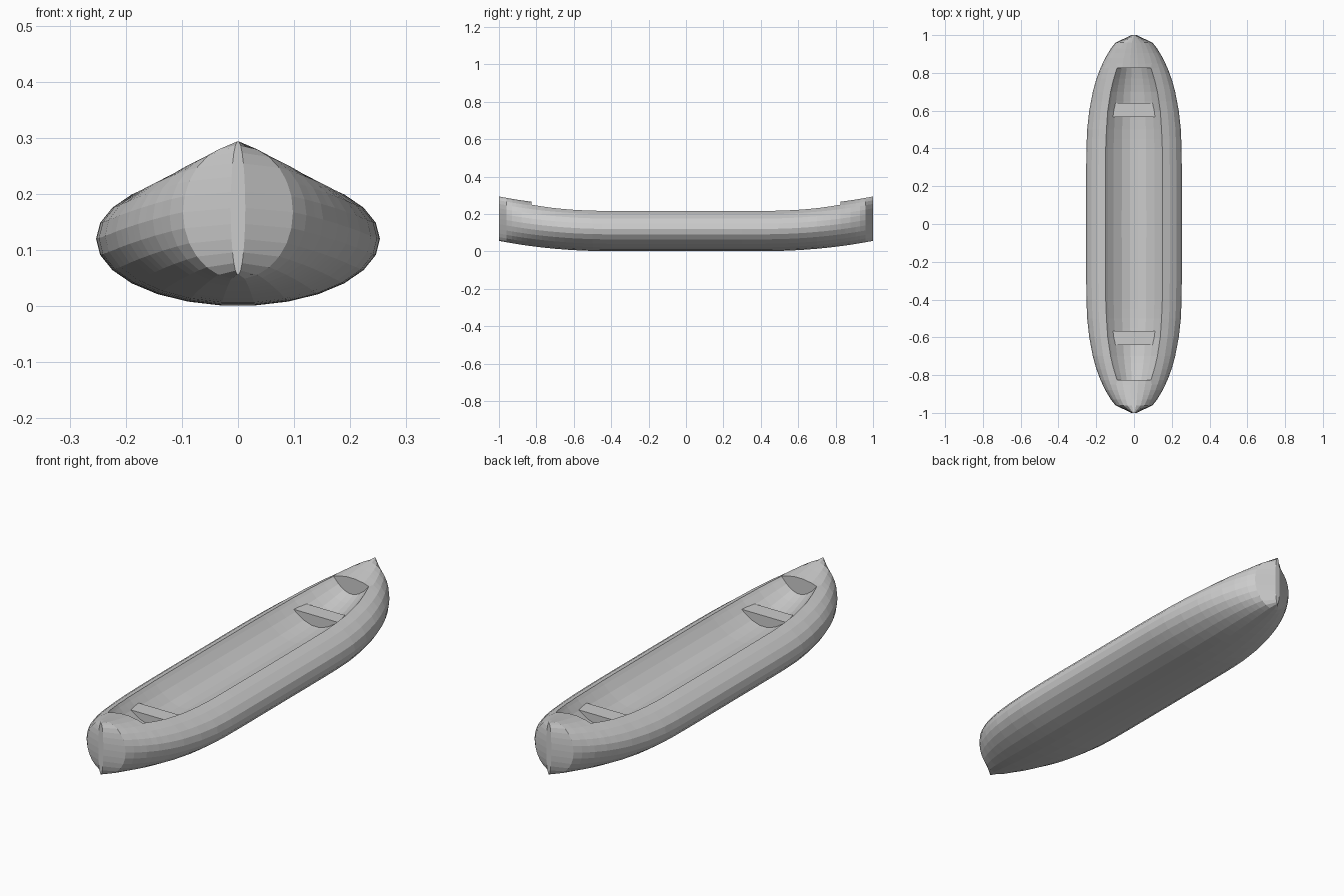
import bpy, bmesh, math

if "Cube" in bpy.data.objects:
    bpy.data.objects.remove(bpy.data.objects["Cube"])

SIDES = 26          # facets around the hull
DECK = 0.825        # where the open cockpit meets the end decks

grey = bpy.data.materials.new("light grey")
grey.diffuse_color = (0.6, 0.6, 0.6, 1)
grey.use_nodes = True
grey.node_tree.nodes["Principled BSDF"].inputs["Base Color"].default_value = grey.diffuse_color


def interp(table, v):
    for (a, fa), (b, fb) in zip(table, table[1:]):
        if v <= b:
            return fa + (fb - fa) * (v - a) / (b - a)
    return table[-1][1]


HALF_WIDTH = [(0, .253), (.3, .253), (.4, .252), (.5, .248), (.6, .237), (.7, .218), (.76, .202),
              (.825, .178), (.88, .152), (.93, .122), (.96, .098), (1, .013)]
RIM = [(0, .151), (.4, .15), (.5, .146), (.6, .139), (.7, .124), (.76, .11), (.825, .09)]


def rise(y):
    return 0.055 * max(0, (abs(y) - .4) / .6) ** 2.1


def make_object(name, bm):
    bmesh.ops.recalc_face_normals(bm, faces=bm.faces)
    mesh = bpy.data.meshes.new(name)
    bm.to_mesh(mesh)
    bm.free()
    mesh.materials.append(grey)
    ob = bpy.data.objects.new(name, mesh)
    bpy.context.collection.objects.link(ob)


# hull: elliptical rings lofted from end to end, open on top between the decks
half = [.15, .3, .4, .45, .5, .55, .6, .65, .7, .735, .77, .8, DECK, .85, .88, .905, .93, .96, 1]
stations = [-y for y in reversed(half)] + [0] + half
bm = bmesh.new()
FIRST, LAST = SIDES // 2 - 3, SIDES // 2 + 2     # rim positions on the ring
rings, inners = [], {}
for k, y in enumerate(stations):
    rx, zc = interp(HALF_WIDTH, abs(y)), .12 + rise(y)
    open_top = abs(y) <= DECK
    ring = []
    for i in range(SIDES):
        a = 2 * math.pi * (i + .5) / SIDES
        x, z = rx * math.sin(a), zc - .1195 * math.cos(a)
        if open_top and i in (FIRST, LAST):
            x = math.copysign(interp(RIM, abs(y)), x)
            z = zc + .1195 * math.sqrt(1 - (x / rx) ** 2)
        # the top arc only exists on the decks
        if FIRST < i < LAST and abs(y) < DECK:
            ring.append(None)
        else:
            ring.append(bm.verts.new((x, y, z)))
    rings.append(ring)
    # cockpit floor: shallow bowl hung between the two rim points
    if open_top:
        rim = ring[FIRST].co
        depth = .085 * (rim.x / .15) ** .7
        bowl = [bm.verts.new((rim.x * f, y, rim.z - depth * (1 - f * f)))
                for f in (.92, .72, .43, .14, -.14, -.43, -.72, -.92)]
        inners[k] = [ring[FIRST]] + bowl + [ring[LAST]]

for k in range(len(stations) - 1):
    a, b = rings[k], rings[k + 1]
    cockpit = k in inners and k + 1 in inners
    for i in range(SIDES):
        j = (i + 1) % SIDES
        if not (cockpit and FIRST <= i < LAST):
            bm.faces.new((a[i], a[j], b[j], b[i]))
    if cockpit:
        p, q = inners[k], inners[k + 1]
        for i in range(len(p) - 1):
            bm.faces.new((p[i], p[i + 1], q[i + 1], q[i]))

# bulkheads under the deck edges and the narrow stem faces
for k in (min(inners), max(inners)):
    bm.faces.new(inners[k] + rings[k][FIRST + 1:LAST][::-1])
for ring in (rings[0], rings[-1]):
    bm.faces.new(ring)
make_object("hull", bm)

# seats: solid cross benches sunk into the floor
for name, s in (("front_seat", -1), ("rear_seat", 1)):
    bm = bmesh.new()
    bmesh.ops.create_cube(bm, size=1)
    for v in bm.verts:
        top = v.co.z > 0
        v.co = (math.copysign(.122 if top else .10, v.co.x),
                s * .603 + v.co.y * .075, .19 if top else .125)
    make_object(name, bm)
